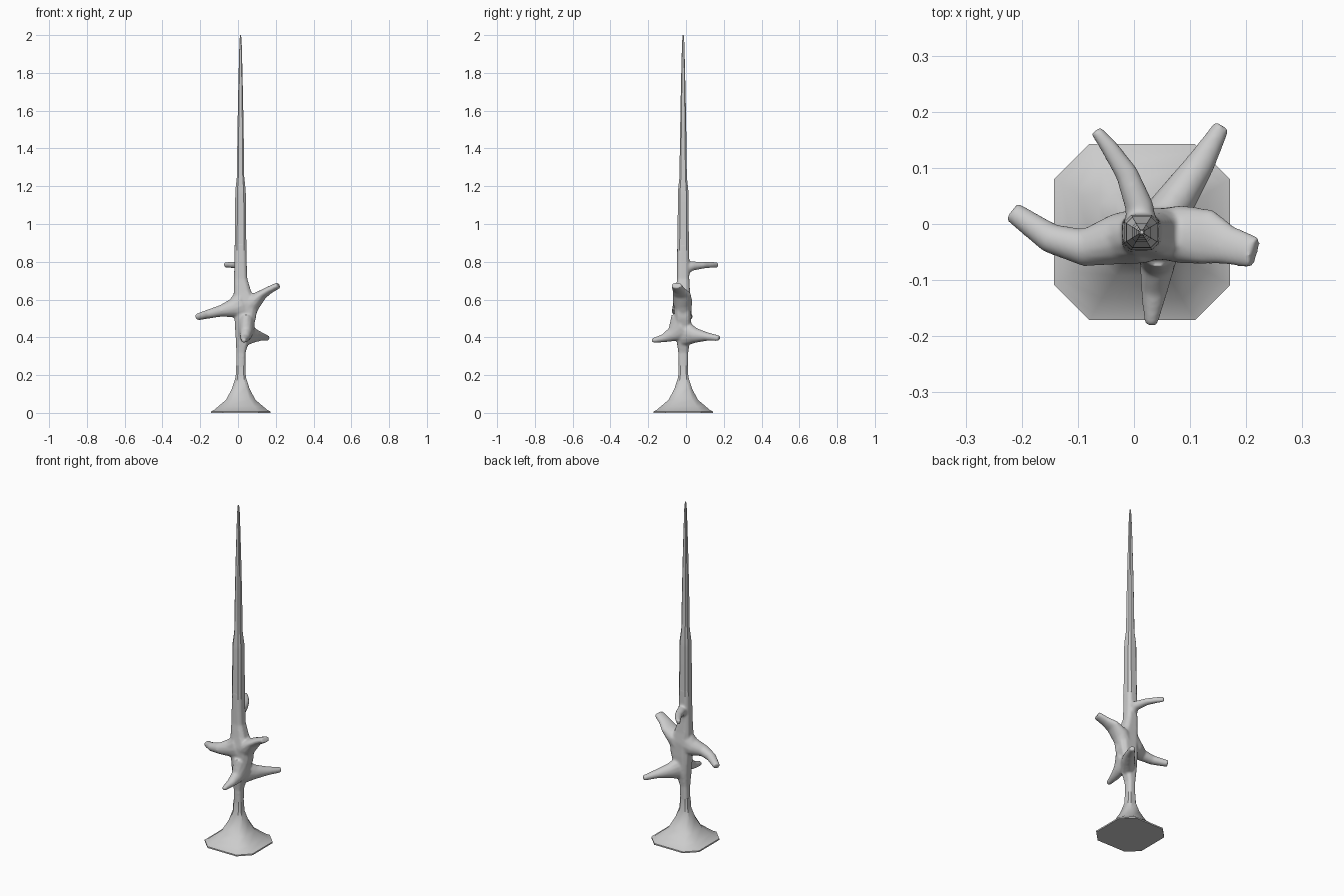
import bpy, math
from mathutils import Vector

if "Cube" in bpy.data.objects:
    bpy.data.objects.remove(bpy.data.objects["Cube"])


def make_object(name, rings):
    """Skin a list of equal-length closed rings and cap both ends."""
    n = len(rings[0])
    verts = [v for r in rings for v in r]
    faces = [list(reversed(range(n))), [(len(rings) - 1) * n + i for i in range(n)]]
    for k in range(len(rings) - 1):
        for i in range(n):
            j = (i + 1) % n
            faces.append((k * n + i, k * n + j, (k + 1) * n + j, (k + 1) * n + i))
    mesh = bpy.data.meshes.new(name)
    mesh.from_pydata(verts, [], faces)
    mesh.update()
    ob = bpy.data.objects.new(name, mesh)
    bpy.context.collection.objects.link(ob)
    return ob


def trunk(name, profile, chamfer=0.4):
    """Chamfered-square sections: (z, centre x, centre y, half x, half y)."""
    c = 1 - chamfer
    shape = [(1, -c), (1, c), (c, 1), (-c, 1), (-1, c), (-1, -c), (-c, -1), (c, -1)]
    return make_object(name, [[(cx + hx * a, cy + hy * b, z) for a, b in shape]
                              for z, cx, cy, hx, hy in profile])


def limb(name, pts, n=14):
    """Elliptical sections along a path: (x, y, z, half width, half height)."""
    rings = []
    for k, p in enumerate(pts):
        a, b = pts[max(k - 1, 0)], pts[min(k + 1, len(pts) - 1)]
        t = (Vector(b[:3]) - Vector(a[:3])).normalized()
        side = t.cross(Vector((0, 0, 1))).normalized()
        up = side.cross(t)
        rings.append([Vector(p[:3]) + side * p[3] * math.cos(w) + up * p[4] * math.sin(w)
                      for w in (-2 * math.pi * i / n for i in range(n))])
    return make_object(name, rings)


def smooth(ob, angle):
    bpy.ops.object.select_all(action='DESELECT')
    ob.select_set(True)
    bpy.context.view_layer.objects.active = ob
    bpy.ops.object.shade_smooth_by_angle(angle=math.radians(angle))


X, Y = 0.0145, -0.0145

# Flared foot with a chamfered square plate
foot = trunk("foot", [(z, X, Y, h, h) for z, h in (
    (0, .157), (.008, .157), (.014, .143), (.035, .118), (.07, .077),
    (.13, .046), (.19, .027), (.25, .024))])
smooth(foot, 40)

# Long tapering spire
spire = trunk("spire", [(z, .0135, -.015, h, h) for z, h in (
    (.86, .031), (1.0, .029), (1.15, .028), (1.18, .027), (1.25, .0195),
    (1.45, .017), (1.65, .0135), (1.85, .009), (1.96, .006), (2.0, .003))])
smooth(spire, 40)

# Knotted middle of the trunk
body = trunk("branching_trunk", [
    (.22, X, Y, .024, .024), (.32, .016, Y, .024, .026), (.40, .026, -.014, .038, .038),
    (.50, .038, -.016, .056, .044), (.58, .042, -.018, .062, .046),
    (.64, .024, -.017, .046, .038), (.71, .014, -.015, .035, .032),
    (.80, .0135, -.015, .032, .032), (.90, .0135, -.015, .031, .031)])

# Branches
branches = [
    limb("left_branch", [(.02, -.02, .57, .05, .085), (-.03, -.027, .553, .046, .05),
                         (-.09, -.042, .54, .034, .031), (-.15, -.025, .525, .027, .025),
                         (-.217, .022, .507, .019, .018)]),
    limb("right_branch", [(.03, -.015, .52, .04, .06), (.08, -.018, .587, .052, .045),
                          (.13, -.023, .628, .05, .025), (.165, -.037, .65, .036, .02),
                          (.215, -.051, .676, .029, .017)]),
    limb("back_right_branch", [(.04, -.005, .42, .04, .07), (.08, .05, .41, .035, .04),
                               (.12, .11, .404, .026, .023), (.157, .175, .395, .015, .015)]),
    limb("front_branch", [(.045, -.02, .46, .045, .085), (.042, -.07, .415, .032, .04),
                          (.036, -.12, .395, .024, .022), (.03, -.18, .382, .012, .012)]),
    limb("back_branch", [(.013, -.015, .765, .028, .05), (.01, .03, .777, .026, .025),
                         (-.013, .09, .782, .021, .018), (-.045, .138, .784, .016, .016),
                         (-.068, .167, .784, .011, .015)]),
]

# Fuse branches and trunk into one blended surface
bpy.ops.object.select_all(action='DESELECT')
for ob in branches + [body]:
    ob.select_set(True)
bpy.context.view_layer.objects.active = body
bpy.ops.object.join()
rm = body.modifiers.new("fuse", 'REMESH')
rm.mode = 'VOXEL'
rm.voxel_size = 0.005
sm = body.modifiers.new("blend", 'SMOOTH')
sm.factor = 0.5
sm.iterations = 12
bpy.ops.object.modifier_apply(modifier="fuse")
bpy.ops.object.modifier_apply(modifier="blend")
smooth(body, 60)
